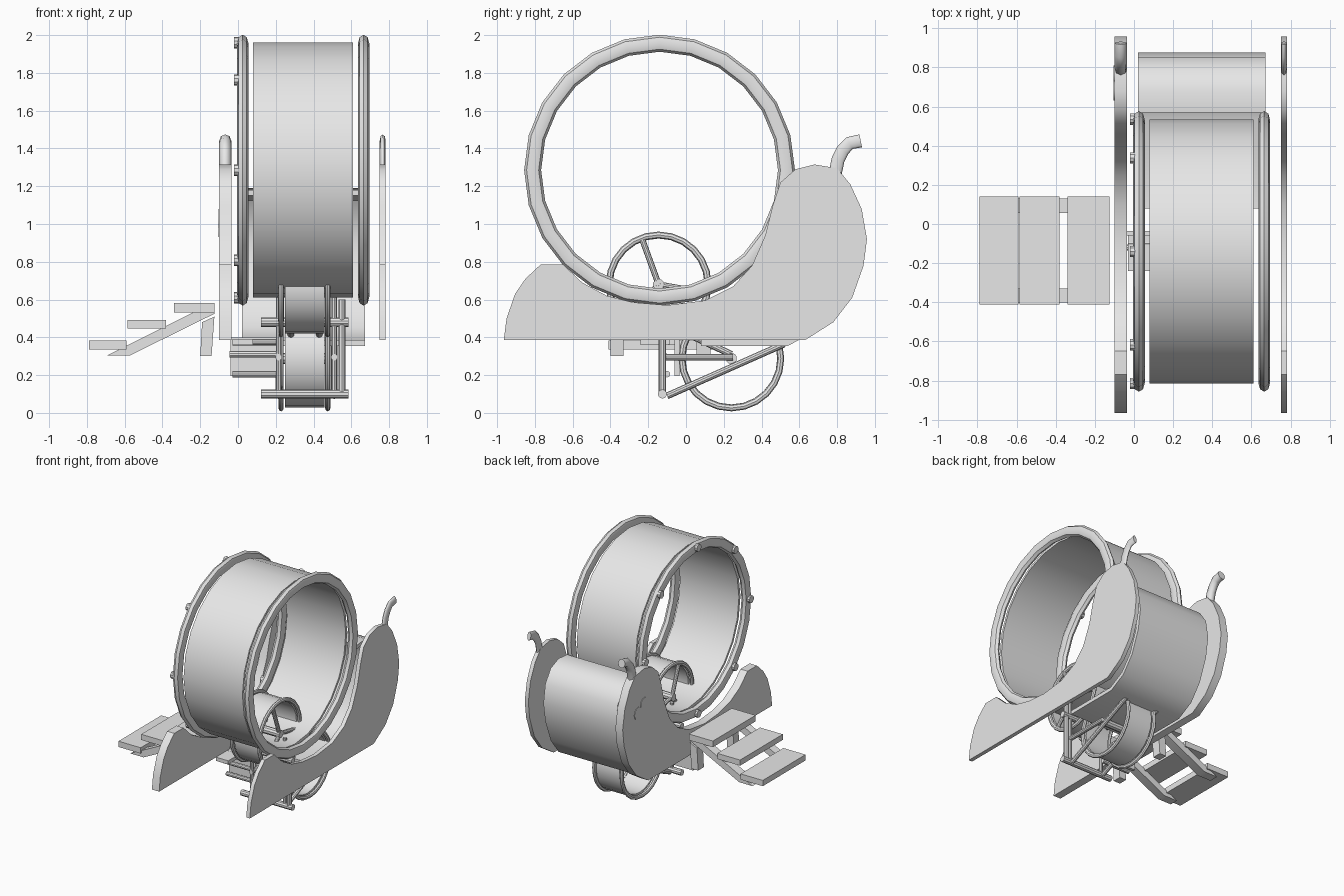
import bpy, bmesh, math
from mathutils import Vector

if "Cube" in bpy.data.objects:
    bpy.data.objects.remove(bpy.data.objects["Cube"])

grey = bpy.data.materials.new("light grey")
grey.diffuse_color = (0.8, 0.8, 0.8, 1)
grey.use_nodes = True
grey.node_tree.nodes["Principled BSDF"].inputs["Base Color"].default_value = grey.diffuse_color


def finish(name, bm, smooth=True):
    bmesh.ops.recalc_face_normals(bm, faces=bm.faces)
    me = bpy.data.meshes.new(name)
    bm.to_mesh(me)
    bm.free()
    ob = bpy.data.objects.new(name, me)
    bpy.context.collection.objects.link(ob)
    me.materials.append(grey)
    if smooth:
        bpy.context.view_layer.objects.active = ob
        ob.select_set(True)
        bpy.ops.object.shade_smooth_by_angle(angle=math.radians(35))
        ob.select_set(False)
    return ob


def lathe(name, y, z, section, n=24):
    """Revolve a closed (x, radius) section about an axis parallel to x."""
    bm = bmesh.new()
    rings = []
    for i in range(n):
        a = 2 * math.pi * i / n
        rings.append([bm.verts.new((x, y + r * math.cos(a), z + r * math.sin(a))) for x, r in section])
    k = len(section)
    for i in range(n):
        p, q = rings[i], rings[(i + 1) % n]
        for j in range(k):
            bm.faces.new((p[j], p[(j + 1) % k], q[(j + 1) % k], q[j]))
    return finish(name, bm)


def hoop(name, x, y, z, r, half_x, half_r, n=24):
    sec = [(x + half_x * math.cos(t * math.pi / 4), r + half_r * math.sin(t * math.pi / 4)) for t in range(8)]
    return lathe(name, y, z, sec, n)


def band(name, x0, x1, y, z, r0, r1, n=24):
    return lathe(name, y, z, [(x0, r0), (x1, r0), (x1, r1), (x0, r1)], n)


def box(name, x0, x1, y0, y1, z0, z1):
    return slab(name, [(y0, z0), (y1, z0), (y1, z1), (y0, z1)], x0, x1)


def slab(name, outline, x0, x1):
    """Extrude a (y, z) outline along x."""
    bm = bmesh.new()
    f = bm.faces.new([bm.verts.new((x0, y, z)) for y, z in outline])
    new = bmesh.ops.extrude_face_region(bm, geom=[f])
    bmesh.ops.translate(bm, vec=(x1 - x0, 0, 0),
                        verts=[v for v in new["geom"] if isinstance(v, bmesh.types.BMVert)])
    return finish(name, bm)


def rod(name, a, b, r=0.018, n=10):
    a, b = Vector(a), Vector(b)
    bm = bmesh.new()
    bmesh.ops.create_cone(bm, cap_ends=True, segments=n, radius1=r, radius2=r, depth=(b - a).length)
    bmesh.ops.rotate(bm, verts=bm.verts, matrix=(b - a).to_track_quat('Z', 'Y').to_matrix())
    bmesh.ops.translate(bm, verts=bm.verts, vec=(a + b) / 2)
    return finish(name, bm)


def tube(name, pts, r):
    cu = bpy.data.curves.new(name, 'CURVE')
    cu.dimensions = '3D'
    cu.bevel_depth, cu.bevel_resolution, cu.use_fill_caps = r, 2, True
    sp = cu.splines.new('POLY')
    sp.points.add(len(pts) - 1)
    for p, c in zip(sp.points, pts):
        p.co = (*c, 1)
    cu.materials.append(grey)
    ob = bpy.data.objects.new(name, cu)
    bpy.context.collection.objects.link(ob)
    return ob


# Large drum with a hoop on each rim
DY, DZ = -0.14, 1.285
band("drum_shell", 0.08, 0.61, DY, DZ, 0.655, 0.675)
for side, x in (("left", 0.025), ("right", 0.665)):
    hoop(side + "_drum_hoop", x, DY, DZ, 0.672, 0.03, 0.045)
for i in range(8):
    a = i * math.pi / 4
    y, z = DY + 0.675 * math.cos(a), DZ + 0.675 * math.sin(a)
    rod("hoop_bolt", (-0.02, y, z), (0.01, y, z), 0.03)

# Snail-shaped side panels with feelers
snail = [(-0.965, 0.385), (-0.95, 0.5), (-0.905, 0.63), (-0.85, 0.71), (-0.77, 0.785), (-0.65, 0.785),
         (-0.55, 0.69), (-0.42, 0.62), (-0.28, 0.585), (-0.1, 0.57), (0.1, 0.595), (0.25, 0.67), (0.35, 0.78),
         (0.42, 0.94), (0.46, 1.1), (0.5, 1.22), (0.58, 1.29), (0.68, 1.315), (0.8, 1.295), (0.87, 1.21),
         (0.93, 1.08), (0.958, 0.92), (0.94, 0.78), (0.88, 0.61), (0.78, 0.48), (0.63, 0.385)]
for side, x0, x1 in (("left", -0.1, -0.035), ("right", 0.75, 0.782)):
    slab(side + "_snail_panel", snail, x0, x1)
    xm = (x0 + x1) / 2
    feeler = tube(side + "_feeler", [(xm, 0.79, 1.27), (xm, 0.805, 1.34), (xm, 0.83, 1.39),
                                     (xm, 0.865, 1.428), (xm, 0.925, 1.44)], 0.035)
    feeler.scale.x = (x1 - x0) / 0.07
    feeler.location.x = xm * (1 - feeler.scale.x)
for y, z in ((0.68, 1.03), (0.76, 0.98)):
    rod("eye_disc", (-0.104, y, z), (-0.099, y, z), 0.05, 16)

# Curved rear body sheet and floor
outer = [(0.08, 0.355), (0.54, 0.355), (0.68, 0.43), (0.78, 0.56), (0.85, 0.74), (0.875, 0.9),
         (0.85, 1.05), (0.78, 1.15), (0.68, 1.19), (0.57, 1.18)]
inner = [(0.08, 0.385), (0.53, 0.385), (0.66, 0.455), (0.755, 0.575), (0.82, 0.745), (0.845, 0.9),
         (0.823, 1.035), (0.765, 1.125), (0.675, 1.16), (0.57, 1.15)]
slab("rear_body", outer + inner[::-1], 0.02, 0.672)

# Steps with sloping stringers and brackets
for x0, x1, z0, z1 in ((-0.79, -0.59, 0.335, 0.382), (-0.585, -0.38, 0.447, 0.493), (-0.34, -0.125, 0.532, 0.582)):
    box("step", x0, x1, -0.41, 0.14, z0, z1)


def side_plate(name, outline, y0, y1):
    """Extrude an (x, z) outline along y."""
    bm = bmesh.new()
    f = bm.faces.new([bm.verts.new((x, y0, z)) for x, z in outline])
    new = bmesh.ops.extrude_face_region(bm, geom=[f])
    bmesh.ops.translate(bm, vec=(0, y1 - y0, 0),
                        verts=[v for v in new["geom"] if isinstance(v, bmesh.types.BMVert)])
    return finish(name, bm)


for y0, y1 in ((-0.4, -0.33), (0.055, 0.13)):
    side_plate("stringer", [(-0.69, 0.305), (-0.57, 0.305), (-0.125, 0.525), (-0.125, 0.575), (-0.2, 0.55)], y0, y1)
    side_plate("bracket", [(-0.2, 0.3), (-0.14, 0.3), (-0.125, 0.51), (-0.19, 0.48)], y0, y1)

# Two small wheels: wide tread, rim hoops, hub and spokes
for name, y, z in (("upper", -0.145, 0.68), ("lower", 0.24, 0.288)):
    band(name + "_tread", 0.25, 0.458, y, z, 0.243, 0.26)
    for x in (0.228, 0.475):
        hoop(name + "_rim", x, y, z, 0.262, 0.014, 0.018)
    rod(name + "_axle", (0.21, y, z), (0.49, y, z), 0.03)
for x in (0.228, 0.475):
    for a in (110, 230, 350):
        c, s = math.cos(math.radians(a)), math.sin(math.radians(a))
        rod("spoke", (x, -0.145, 0.68), (x, -0.145 + 0.25 * c, 0.68 + 0.25 * s), 0.016)

# Linkage frame below the floor
for z in (0.1, 0.48):
    rod("cross_bar", (0.122, -0.125, z), (0.585, -0.125, z), 0.024)
rod("drive_post", (0.55, -0.125, 0.09), (0.55, -0.125, 0.6), 0.02)
for x in (0.215, 0.51):
    rod("diagonal_stay", (x, -0.1, 0.09), (x, 0.52, 0.365))
    rod("level_stay", (x, -0.14, 0.295), (x, 0.25, 0.295))
    rod("upright", (x, -0.125, 0.09), (x, -0.125, 0.65), 0.015)
for x in (0.28, 0.43):
    rod("fork_arm", (x, -0.125, 0.48), (x, 0.24, 0.31))

# Pedal crank beside the wheels
box("crank_plate", -0.04, 0.2, -0.06, -0.035, 0.195, 0.4)
for z in (0.205, 0.375):
    rod("crank_bar", (-0.03, -0.1, z), (0.22, -0.1, z), 0.017)
rod("crank_shaft", (-0.045, -0.12, 0.31), (0.22, -0.12, 0.31), 0.017)
box("pedal", -0.03, 0.08, -0.24, -0.04, 0.36, 0.39)
